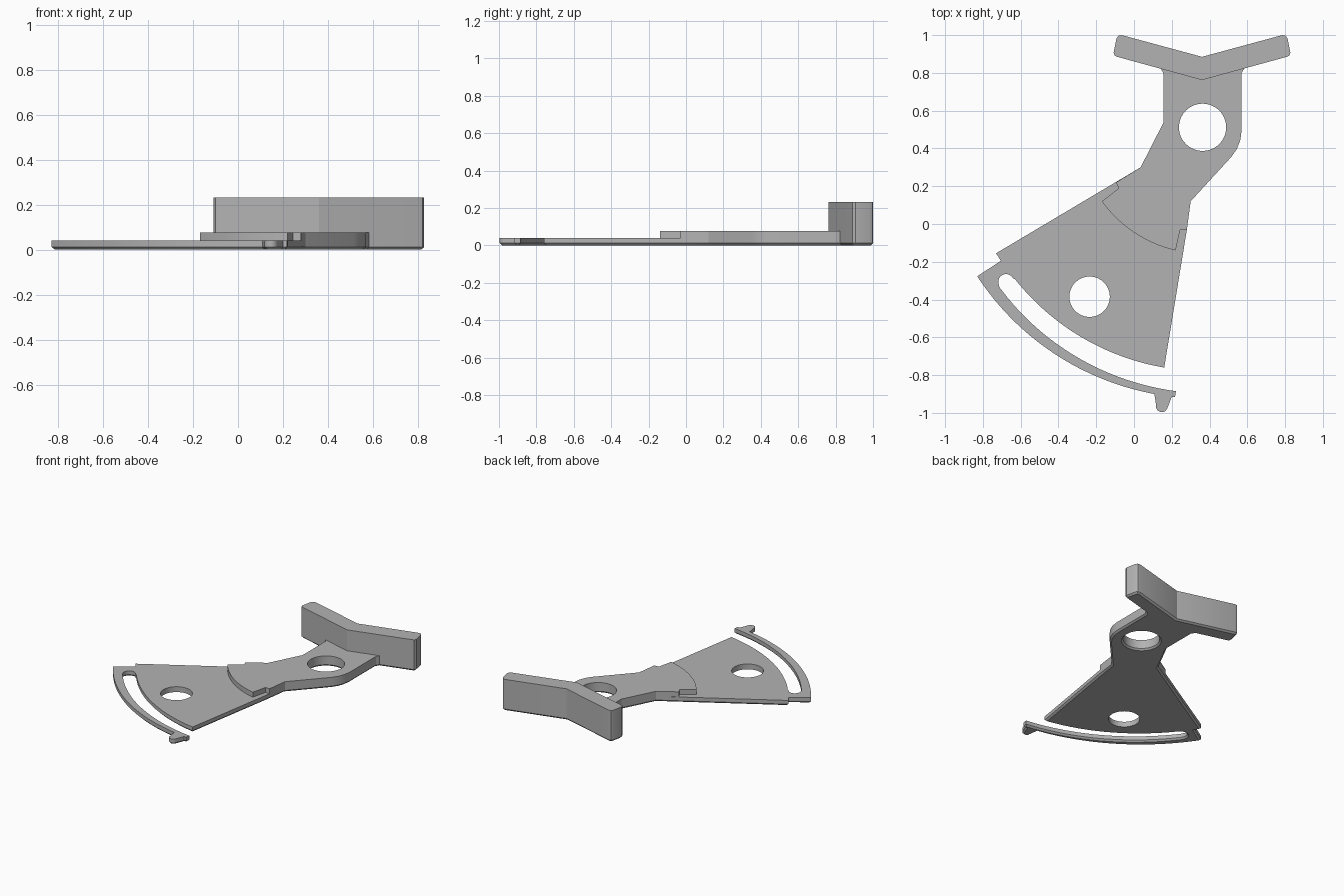
import bpy
import bmesh
from math import atan2, cos, sin, hypot, pi, radians

cube = bpy.data.objects.get("Cube")
if cube:
    bpy.data.objects.remove(cube, do_unlink=True)

PIVOT = (0.363, 0.512)
CHAMFER = 0.012
FAN_TOP = 0.04
PLATE_TOP = 0.077
HEAD_TOP = 0.232

grey = bpy.data.materials.new("plain grey")
grey.use_nodes = True
colour = (0.45, 0.45, 0.45, 1)
grey.diffuse_color = colour
grey.node_tree.nodes["Principled BSDF"].inputs["Base Color"].default_value = colour


def arc(p, q, n=32):
    """Points from p to q sweeping around the pivot, radius blended."""
    (ax, ay), (bx, by) = [(x - PIVOT[0], y - PIVOT[1]) for x, y in (p, q)]
    a0, a1 = atan2(ay, ax), atan2(by, bx)
    r0, r1 = hypot(ax, ay), hypot(bx, by)
    pts = []
    for i in range(n + 1):
        t = i / n
        a, r = a0 + (a1 - a0) * t, r0 + (r1 - r0) * t
        pts.append((PIVOT[0] + r * cos(a), PIVOT[1] + r * sin(a)))
    return pts


def round_end(centre, radius, start, sweep, n=10):
    return [(centre[0] + radius * cos(radians(start + sweep * i / n)),
             centre[1] + radius * sin(radians(start + sweep * i / n)))
            for i in range(n + 1)]


def prism(name, outline, z0, z1, chamfer=0):
    """Extruded outline with an optional chamfer around its underside."""
    bm = bmesh.new()
    base = bm.faces.new([bm.verts.new((x, y, z0 + chamfer)) for x, y in outline])
    top = bmesh.ops.extrude_face_region(bm, geom=[base], use_keep_orig=True)
    for v in top["geom"]:
        if isinstance(v, bmesh.types.BMVert):
            v.co.z = z1
    bmesh.ops.recalc_face_normals(bm, faces=bm.faces)
    if chamfer:
        bmesh.ops.inset_region(bm, faces=[base], thickness=chamfer,
                               use_even_offset=True)
        for v in base.verts:
            v.co.z = z0
    mesh = bpy.data.meshes.new(name)
    bm.to_mesh(mesh)
    bm.free()
    obj = bpy.data.objects.new(name, mesh)
    bpy.context.collection.objects.link(obj)
    mesh.materials.append(grey)
    return obj


def activate(obj):
    bpy.ops.object.select_all(action='DESELECT')
    obj.select_set(True)
    bpy.context.view_layer.objects.active = obj


def drill(obj, centre, r_low, r_high, z0, z1):
    bpy.ops.mesh.primitive_cone_add(vertices=64, radius1=r_low, radius2=r_high,
                                    depth=z1 - z0,
                                    location=(*centre, (z0 + z1) / 2))
    cutter = bpy.context.object
    cutter.hide_render = True
    cutter.data.materials.append(grey)
    activate(obj)
    mod = obj.modifiers.new("hole", 'BOOLEAN')
    mod.operation = 'DIFFERENCE'
    mod.solver = 'EXACT'
    mod.object = cutter
    bpy.ops.object.modifier_apply(modifier=mod.name)
    bpy.data.objects.remove(cutter, do_unlink=True)


# Neck edges shared by the base and the raised plate
right_neck = [(0.30, 0.12), (0.515, 0.355), (0.545, 0.398), (0.563, 0.445),
              (0.57, 0.50), (0.57, 0.80), (0.585, 0.825), (0.585, 0.87)]
left_neck = [(0.14, 0.87), (0.14, 0.825), (0.155, 0.80), (0.155, 0.535),
             (0.035, 0.30)]

# Base: fan, curved spring arm with its catch, and lower neck
outline = left_neck + [(-0.73, -0.155), (-0.705, -0.195)]
outline += arc((-0.83, -0.277), (0.108, -0.90))
outline += [(0.117, -0.96)] + round_end((0.147, -0.965), 0.031, 200, 140, 8)
outline += [(0.20, -0.915), (0.217, -0.917)]
outline += arc((0.222, -0.885), (-0.712, -0.335))
outline += round_end((-0.677, -0.307), 0.042, 207, -180)
outline += arc((-0.63, -0.292), (0.16, -0.76))
outline += [(0.28, -0.03)] + right_neck
base = prism("fan_base", outline, 0, FAN_TOP, CHAMFER)

# Raised neck plate with its curved step
outline = left_neck + [(-0.095, 0.22), (-0.08, 0.19)]
outline += arc((-0.17, 0.12), (0.22, -0.14), 24)
outline += [(0.245, -0.03), (0.28, -0.03)] + right_neck
plate = prism("raised_neck_plate", outline, FAN_TOP, PLATE_TOP)

# Through holes, the pivot one chamfered underneath
for part in (base, plate):
    drill(part, PIVOT, 0.125, 0.125, -0.1, 0.2)
drill(base, PIVOT, 0.125 + 2 * CHAMFER, 0.125, -CHAMFER, CHAMFER)
drill(base, (-0.235, -0.385), 0.107, 0.107, -0.1, 0.2)

# Tall bent head
half = [(0.445, 0.884), (0.461, 0.89), (0.468, 0.906), (0.453, 0.982),
        (0.443, 0.997), (0.425, 1.0)]
cx = 0.36
outline = [(cx, 0.762)] + [(cx + x, y) for x, y in half]
outline += [(cx, 0.885)] + [(cx - x, y) for x, y in reversed(half)]
head = prism("bent_head", outline, 0, HEAD_TOP, CHAMFER)

for part in (base, plate, head):
    activate(part)
    bpy.ops.object.shade_smooth_by_angle(angle=pi / 7)
